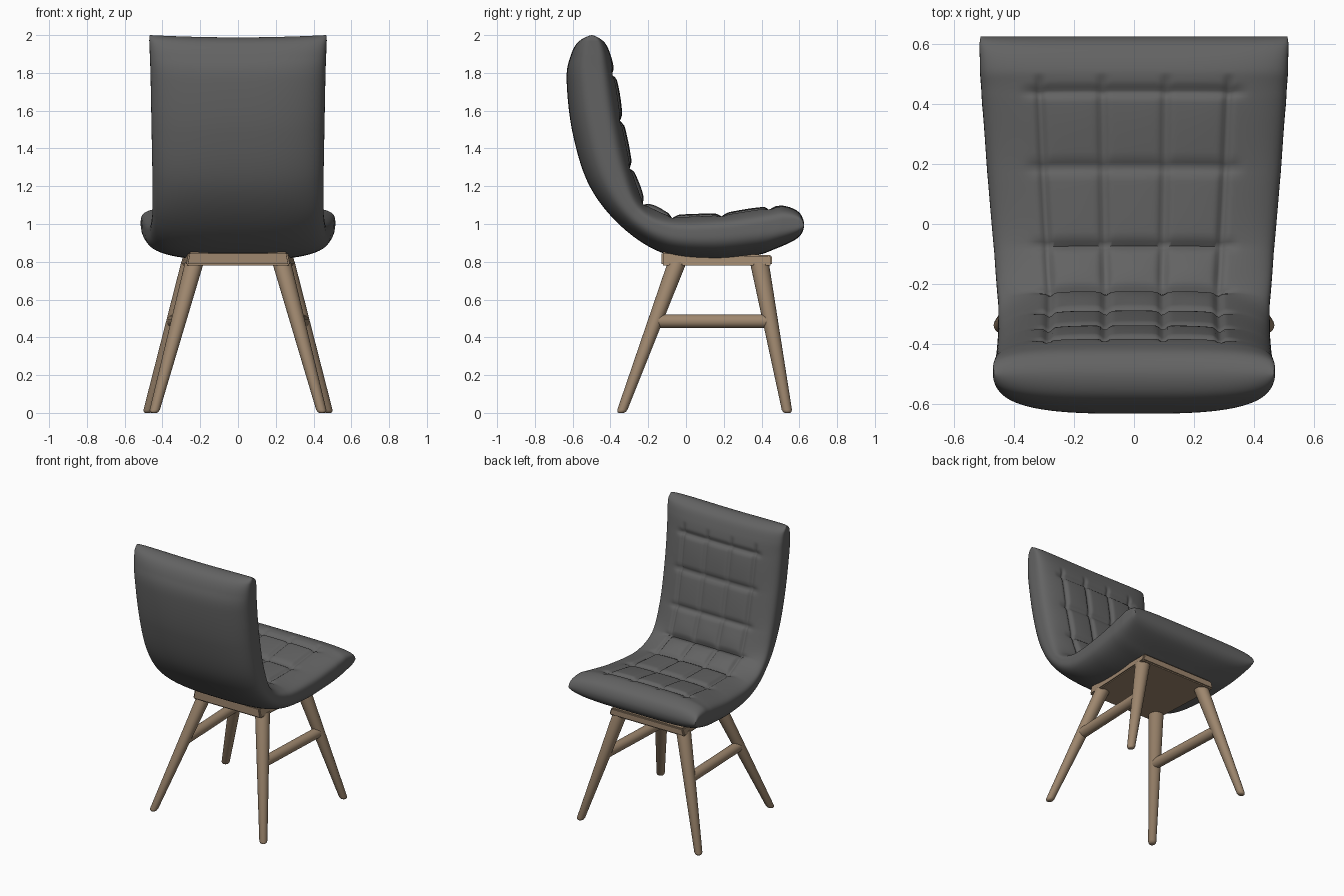
import bpy, bmesh, math
from mathutils import Vector

if "Cube" in bpy.data.objects:
    bpy.data.objects.remove(bpy.data.objects["Cube"])


def material(name, rgb):
    m = bpy.data.materials.new(name)
    m.diffuse_color = (*rgb, 1)
    m.use_nodes = True
    m.node_tree.nodes["Principled BSDF"].inputs["Base Color"].default_value = m.diffuse_color
    return m


GREY = material("dark grey leather", (0.125, 0.125, 0.125))
WOOD = material("light brown wood", (0.34, 0.24, 0.155))


def make_object(name, bm, mat, angle=40):
    bmesh.ops.recalc_face_normals(bm, faces=bm.faces)
    me = bpy.data.meshes.new(name)
    bm.to_mesh(me)
    bm.free()
    me.materials.append(mat)
    ob = bpy.data.objects.new(name, me)
    bpy.context.collection.objects.link(ob)
    bpy.ops.object.select_all(action='DESELECT')
    ob.select_set(True)
    bpy.context.view_layer.objects.active = ob
    bpy.ops.object.shade_smooth_by_angle(angle=math.radians(angle))
    return ob


# Cushion side profile: sitting side and outer side (y, z), half width, seat front to top of back
INNER = [(.625, .99), (.6, 1.06), (.525, 1.095), (.44, 1.09), (.19, 1.055), (-.07, 1.045), (-.22, 1.112),
         (-.285, 1.3), (-.335, 1.55), (-.375, 1.79), (-.40, 1.9), (-.435, 1.972), (-.50, 2.0)]
OUTER = [(.625, .99), (.59, .925), (.47, .867), (.36, .832), (.14, .81), (-.12, .845), (-.34, .985),
         (-.51, 1.2), (-.60, 1.48), (-.632, 1.76), (-.612, 1.89), (-.57, 1.972), (-.50, 2.0)]
WIDTH = [.51, .515, .513, .507, .489, .466, .452, .453, .458, .463, .467, .47, .466]
LAST = len(INNER) - 1


def spline(get, s):
    i = min(int(s), LAST - 1)
    t = s - i
    p0, p1, p2, p3 = (Vector(get(k)) for k in range(i - 1, i + 3))
    return 0.5 * (2 * p1 + (p2 - p0) * t + (2 * p0 - 5 * p1 + 4 * p2 - p3) * t * t
                  + (3 * p1 - p0 - 3 * p2 + p3) * t ** 3)


def side(a, b):
    # past either end the profile carries on round the other side
    return lambda k: b[-k] if k < 0 else (b[2 * LAST - k] if k > LAST else a[k])


inner_at, outer_at = side(INNER, OUTER), side(OUTER, INNER)


def fade(v, lo, hi):
    t = max(0, min(1, (v - lo) / (hi - lo)))
    return 1 - t * t * (3 - 2 * t)


def tufting(u, s, w):
    """Pillows and stitched grooves; rows at whole s from 3 to 9, four columns."""
    in_rows = fade(3 - s, 0, .75) * fade(s - 9, 0, .75)
    in_cols = fade(abs(u), .62, .78)
    dx = min(abs(abs(u) - c) for c in (.21, .62)) * w
    ds = abs(s - max(3, min(9, round(s)))) * (.25 if 3 <= s <= 9 else .12)
    gc = math.exp(-(dx / .014) ** 2) * in_rows
    gr = math.exp(-(ds / .018) ** 2) * in_cols
    puff = 0
    if 3 < s < 9:
        pr = abs(math.sin(math.pi * s)) ** .8
        pc = abs(math.sin(math.pi * (u + .62) / .4133)) ** .6 if abs(u) < .62 else 0
        puff = pr * (.5 + .5 * pc) * fade(abs(u), .62, .98)
    amp = .008 + .02 * math.exp(-((s - 5.8) / .9) ** 2)
    return amp * puff - .015 * max(gc, gr) - .01 * gc * gr


# Padded seat and back in one piece, fuller corners towards both ends
def cushion():
    bm = bmesh.new()
    rows, cols = LAST * 16, 140
    rings = []
    for r in range(rows + 1):
        s = LAST * r / rows
        a, b = spline(inner_at, s), spline(outer_at, s)
        i = min(int(s), LAST - 1)
        w = WIDTH[i] + (WIDTH[i + 1] - WIDTH[i]) * (s - i)
        d = (a - b).normalized() if (a - b).length > 1e-5 else Vector((0, 0))
        ends = max(fade(s, 0, 4), fade(LAST - s, 0, 4))
        ring = []
        for k in range(2 * cols):
            top = k <= cols
            q = 1 - 2 * k / cols if top else -1 + 2 * (k - cols) / cols
            u = math.sin(math.pi / 2 * q)
            n = (3.3 if top else 2.9) + 1.4 * ends
            h = max(0, 1 - abs(u) ** n) ** (1 / n)
            if abs(q) > .9999:
                h = 0
            p = b + (a - b) * (.6 + .4 * h if top else .6 - .6 * h)
            if top:
                p = p + d * tufting(u, s, w)
            sag = .012 * (1 - u * u) * fade(LAST - s, 0, 3)
            ring.append(bm.verts.new((w * u, p.x, p.y - sag)))
        rings.append(ring)
    for r0, r1 in zip(rings, rings[1:]):
        for k in range(2 * cols):
            j = (k + 1) % (2 * cols)
            bm.faces.new((r0[k], r0[j], r1[j], r1[k]))
    bmesh.ops.remove_doubles(bm, verts=bm.verts, dist=1e-5)
    make_object("seat_cushion", bm, GREY, 80)


# Wooden plate under the seat, a little narrower at the rear
def plate():
    bm = bmesh.new()
    outline = [(-.275, -.13), (.275, -.13), (.305, .455), (-.305, .455)]
    f = bm.faces.new([bm.verts.new((x, y, .78)) for x, y in outline])
    ext = bmesh.ops.extrude_face_region(bm, geom=[f])
    for v in [g for g in ext['geom'] if isinstance(g, bmesh.types.BMVert)]:
        v.co.z = .835 if v.co.y > 0 else .853
        v.co.x *= .95
    bmesh.ops.bevel(bm, geom=list(bm.edges), offset=.008, segments=2, affect='EDGES')
    make_object("seat_plate", bm, WOOD)


# Tapered round bar made of rings (fraction along, radius)
def bar(name, p0, p1, stations, level=False, n=24):
    p0, p1 = Vector(p0), Vector(p1)
    axis = (p1 - p0).normalized()
    if level:
        ax, ay = Vector((1, 0, 0)), Vector((0, 1, 0))
    else:
        ax = axis.cross(Vector((1, 0, 0))).normalized()
        ay = axis.cross(ax)
    bm = bmesh.new()
    rings = []
    for f, rad in stations:
        c = p0.lerp(p1, f)
        rings.append([bm.verts.new(c + rad * (ax * math.cos(2 * math.pi * k / n) + ay * math.sin(2 * math.pi * k / n)))
                      for k in range(n)])
    for a, b in zip(rings, rings[1:]):
        for k in range(n):
            bm.faces.new((a[k], a[(k + 1) % n], b[(k + 1) % n], b[k]))
    bm.faces.new(rings[0])
    bm.faces.new(rings[-1])
    make_object(name, bm, WOOD, 50)


cushion()
plate()
LEG = [(0, .014), (.006, .022), (.02, .027), (1, .05)]
for sx, label in ((-1, "left"), (1, "right")):
    bar("back_leg_" + label, (sx * .445, -.343, 0), (sx * .23, -.046, .8), LEG, True)
    bar("front_leg_" + label, (sx * .478, .537, 0), (sx * .25, .388, .8), LEG, True)
    bar("stretcher_" + label, (sx * .315, -.16, .485), (sx * .34, .447, .485), [(0, .036), (1, .036)])
